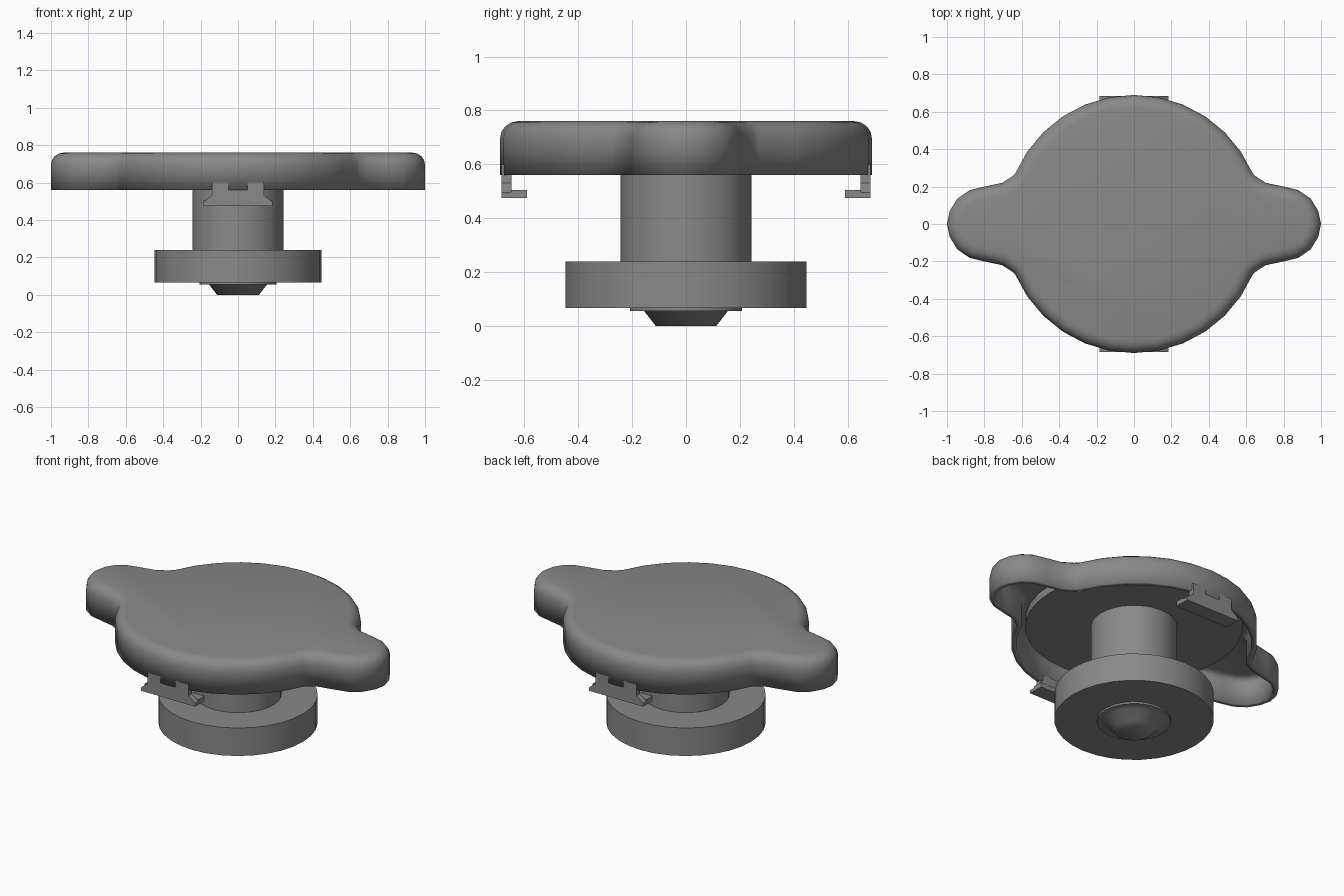
import bpy, bmesh
from math import sin, cos, pi, radians

cube = bpy.data.objects.get("Cube")
if cube:
    bpy.data.objects.remove(cube)

# Single grey material
GREY = (0.25, 0.25, 0.25, 1)
grey = bpy.data.materials.new("plain_grey")
grey.use_nodes = True
grey.diffuse_color = GREY
grey.node_tree.nodes["Principled BSDF"].inputs["Base Color"].default_value = GREY


def finish(bm, name, angle):
    bmesh.ops.recalc_face_normals(bm, faces=bm.faces)
    mesh = bpy.data.meshes.new(name)
    bm.to_mesh(mesh)
    bm.free()
    obj = bpy.data.objects.new(name, mesh)
    bpy.context.collection.objects.link(obj)
    mesh.materials.append(grey)
    bpy.ops.object.select_all(action="DESELECT")
    obj.select_set(True)
    bpy.context.view_layer.objects.active = obj
    bpy.ops.object.shade_smooth_by_angle(angle=radians(angle))
    return obj


def lathe(name, profile, angle=35, steps=32):
    """Spin a profile of (radius, z) points around z."""
    bm = bmesh.new()
    verts = [bm.verts.new((r, 0, z)) for r, z in profile]
    edges = [bm.edges.new(pair) for pair in zip(verts, verts[1:])]
    bmesh.ops.spin(bm, geom=verts + edges, cent=(0, 0, 0), axis=(0, 0, 1),
                   angle=2 * pi, steps=steps, use_duplicate=False)
    bmesh.ops.remove_doubles(bm, verts=bm.verts, dist=0.0005)
    return finish(bm, name, angle)


def prism(name, outline, vector, angle=30):
    """Extrude a closed outline along a vector."""
    bm = bmesh.new()
    face = bm.faces.new([bm.verts.new(p) for p in outline])
    out = bmesh.ops.extrude_face_region(bm, geom=[face], use_keep_orig=True)
    moved = [g for g in out["geom"] if isinstance(g, bmesh.types.BMVert)]
    bmesh.ops.translate(bm, verts=moved, vec=vector)
    return finish(bm, name, angle)


# Hollow cap: round body with two finger lugs, rounded top rim
R = 0.69
lug = [(1, 0), (0.985, 0.07), (0.945, 0.135), (0.88, 0.18), (0.8, 0.2),
       (0.705, 0.22), (0.65, 0.255)]
arc = [(R * cos(a), R * sin(a)) for a in (radians(23 + 11.17 * i) for i in range(7))]
quarter = lug + arc
half = quarter[:-1] + [(-x, y) for x, y in [(0, R)] + quarter[-2::-1]]
outline = half + [(x, -y) for x, y in half[-2:0:-1]]

bm = bmesh.new()
top = bm.faces.new([bm.verts.new((x, y, 0.76)) for x, y in outline])
rim = list(top.edges)
out = bmesh.ops.extrude_edge_only(bm, edges=rim)
lower = [g for g in out["geom"] if isinstance(g, bmesh.types.BMVert)]
bmesh.ops.translate(bm, verts=lower, vec=(0, 0, -0.2))
bmesh.ops.bevel(bm, geom=rim, offset=0.065, segments=4, profile=0.5, affect="EDGES")
cap = finish(bm, "cap_shell", 50)
wall = cap.modifiers.new("wall", "SOLIDIFY")
wall.thickness = 0.03
wall.offset = -1

# Inner disc under the cap
lathe("inner_disc", [(0, 0.72), (0.61, 0.72), (0.61, 0.67), (0, 0.67)])

# Stem, seal flange and valve button
lathe("stem", [(0, 0.69), (0.243, 0.69), (0.243, 0.23), (0, 0.23)])
lathe("seal_flange", [(0, 0.24), (0.447, 0.24), (0.447, 0.067), (0, 0.067)])
lathe("valve_button", [(0, 0.08), (0.207, 0.08), (0.207, 0.055), (0.155, 0.055),
                       (0.112, 0), (0, 0)], angle=80)

# Locking tabs: notched hanging plate and inward foot, front and back
plate = [(0.14, 0.6), (0.14, 0.53), (0.185, 0.495), (0.185, 0.475)]
plate += [(-x, z) for x, z in reversed(plate)]
for side, word in ((-1, "front"), (1, "back")):
    prism(f"{word}_tab_plate", [(x, side * 0.685, z) for x, z in plate],
          (0, -side * 0.037, 0))
    prism(f"{word}_tab_foot",
          [(x, side * y, 0.475) for x, y in
           ((-0.185, 0.65), (0.185, 0.65), (0.185, 0.59), (-0.185, 0.59))],
          (0, 0, 0.03))
